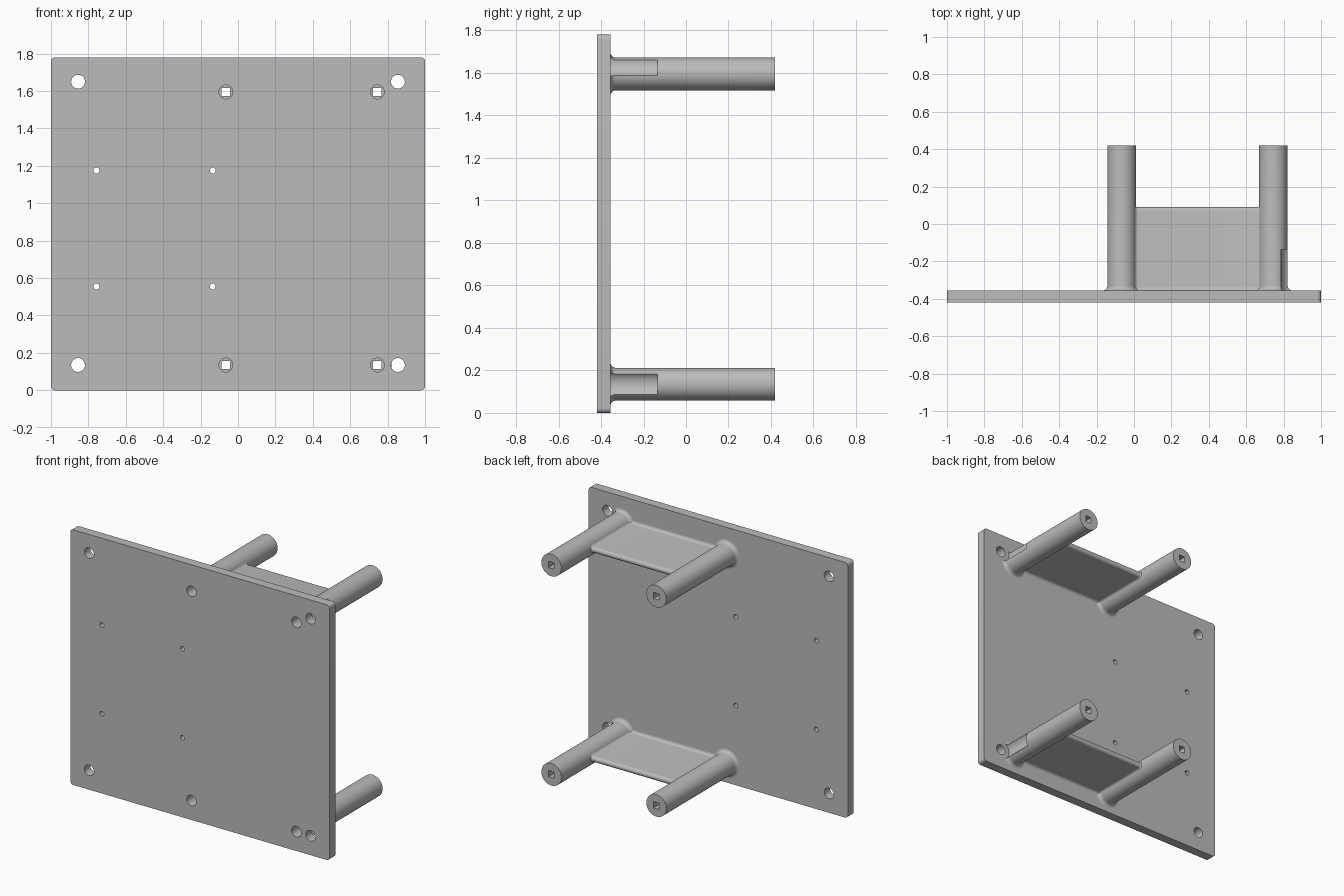
import bpy, bmesh
from math import pi, sin, cos, sqrt

if "Cube" in bpy.data.objects:
    bpy.data.objects.remove(bpy.data.objects["Cube"])

grey = bpy.data.materials.new("plain_grey")
grey.use_nodes = True
grey.diffuse_color = (0.5, 0.5, 0.5, 1)
grey.node_tree.nodes["Principled BSDF"].inputs["Base Color"].default_value = (0.5, 0.5, 0.5, 1)

HEIGHT, FRONT, BACK, TIP = 1.78, -0.42, -0.355, 0.42
POST_R, WEB_HALF, WEB_TIP, FILLET = 0.077, 0.02, 0.09, 0.02
POST_X, POST_Z = (-0.065, 0.745), (0.135, 1.595)
HOLE_X, HOLE_Z = (-0.855, 0.855), (0.135, 1.65)


def loft(name, rings):
    """Skin a list of equal rings of points and cap both ends."""
    bm = bmesh.new()
    rows = [[bm.verts.new(p) for p in ring] for ring in rings]
    n = len(rows[0])
    for a, b in zip(rows, rows[1:]):
        for i in range(n):
            bm.faces.new((a[i], a[(i + 1) % n], b[(i + 1) % n], b[i]))
    bm.faces.new(rows[0])
    bm.faces.new(rows[-1])
    bmesh.ops.recalc_face_normals(bm, faces=bm.faces)
    mesh = bpy.data.meshes.new(name)
    bm.to_mesh(mesh)
    bm.free()
    mesh.materials.append(grey)
    obj = bpy.data.objects.new(name, mesh)
    bpy.context.collection.objects.link(obj)
    return obj


def lathe(name, x, z, profile, sides=48, turn=0.0):
    """Turn (radius, y) pairs about an axis running front to back."""
    angles = [turn + 2 * pi * i / sides for i in range(sides)]
    return loft(name, [[(x + r * cos(a), y, z + r * sin(a)) for a in angles]
                       for r, y in profile])


def activate(obj):
    bpy.ops.object.select_all(action='DESELECT')
    obj.select_set(True)
    bpy.context.view_layer.objects.active = obj


def cut(obj, cutters):
    for cutter in cutters:
        cutter.hide_render = True
        mod = obj.modifiers.new("cut", 'BOOLEAN')
        mod.operation, mod.solver, mod.object = 'DIFFERENCE', 'EXACT', cutter
        activate(obj)
        bpy.ops.object.modifier_apply(modifier=mod.name)
        bpy.data.objects.remove(cutter)


def smooth(obj):
    activate(obj)
    bpy.ops.object.shade_smooth_by_angle(angle=0.5)


def bore(x, z, r, y0=-0.6, y1=0.6, sides=32, turn=0.0):
    return lathe("cutter", x, z, [(r, y0), (r, y1)], sides, turn)


# Mounting plate with rounded corners
corner = 0.022
outline = []
for k, (sx, sz) in enumerate(((1, 1), (-1, 1), (-1, -1), (1, -1))):
    for i in range(7):
        a = (k + i / 6) * pi / 2
        outline.append((sx * (1 - corner) + corner * cos(a),
                        HEIGHT / 2 + sz * (HEIGHT / 2 - corner) + corner * sin(a)))
plate = loft("mounting_plate", [[(x, y, z) for x, z in outline] for y in (FRONT, BACK)])
holes = [(x, z, 0.037) for x in HOLE_X for z in HOLE_Z]
holes += [(x, z, 0.037) for x in POST_X for z in POST_Z]
holes += [(x, z, 0.016) for x in (-0.757, -0.135) for z in (0.555, 1.175)]
cut(plate, [bore(*h) for h in holes])
smooth(plate)

# Hollow posts: flared foot, wide bore from the front, square hole at the tip
flare = 0.024
steps = [i / 6 * pi / 2 for i in range(7)]
foot = [(POST_R + flare * (1 - sin(a)), BACK + flare * (1 - cos(a))) for a in steps]
profile = [(POST_R + flare, BACK - 0.005)] + foot + [(POST_R, TIP)]
for level, z, hole_z in zip(("lower", "upper"), POST_Z, HOLE_Z):
    for side, x in zip(("right", "left"), POST_X):
        post = lathe(f"{level}_{side}_post", x, z, profile)
        cutters = [bore(x, z, 0.037, y1=0.33),
                   bore(x, z, 0.022 * sqrt(2), sides=4, turn=pi / 4)]
        if side == "left":  # clearance for the neighbouring corner screw
            cutters.append(bore(HOLE_X[1], hole_z, 0.07, y1=-0.135, sides=48))
        cut(post, cutters)
        smooth(post)


# Thin webs joining each pair of posts, filleted into posts and plate
def rise(gap):
    """Fillet height at a given distance from the meeting surface."""
    d = min(max(FILLET - gap, 0), FILLET)
    return FILLET - sqrt(FILLET ** 2 - d ** 2)


def web_section(x, u, z):
    f = rise(max(u, 0.071) - 0.068)
    half = WEB_HALF + f
    upper = [(BACK - 0.005, half + FILLET)]
    upper += [(BACK + g, half + rise(g)) for g in (0, 0.001, 0.003, 0.006, 0.01, 0.015, FILLET)]
    start = WEB_TIP + f - WEB_HALF
    upper += [(start + WEB_HALF * sin(a), half * cos(a)) for a in steps[:-1]]
    ring = upper + [(WEB_TIP + f, 0)] + [(y, -h) for y, h in reversed(upper)]
    return [(x, y, z + h) for y, h in ring]


offsets = (0.06, 0.071, 0.073, 0.076, 0.08, 0.084, 0.088)
for level, z in zip(("lower", "upper"), POST_Z):
    rings = [web_section(POST_X[0] + u, u, z) for u in offsets]
    rings += [web_section(POST_X[1] - u, u, z) for u in reversed(offsets)]
    smooth(loft(f"{level}_web", rings))
